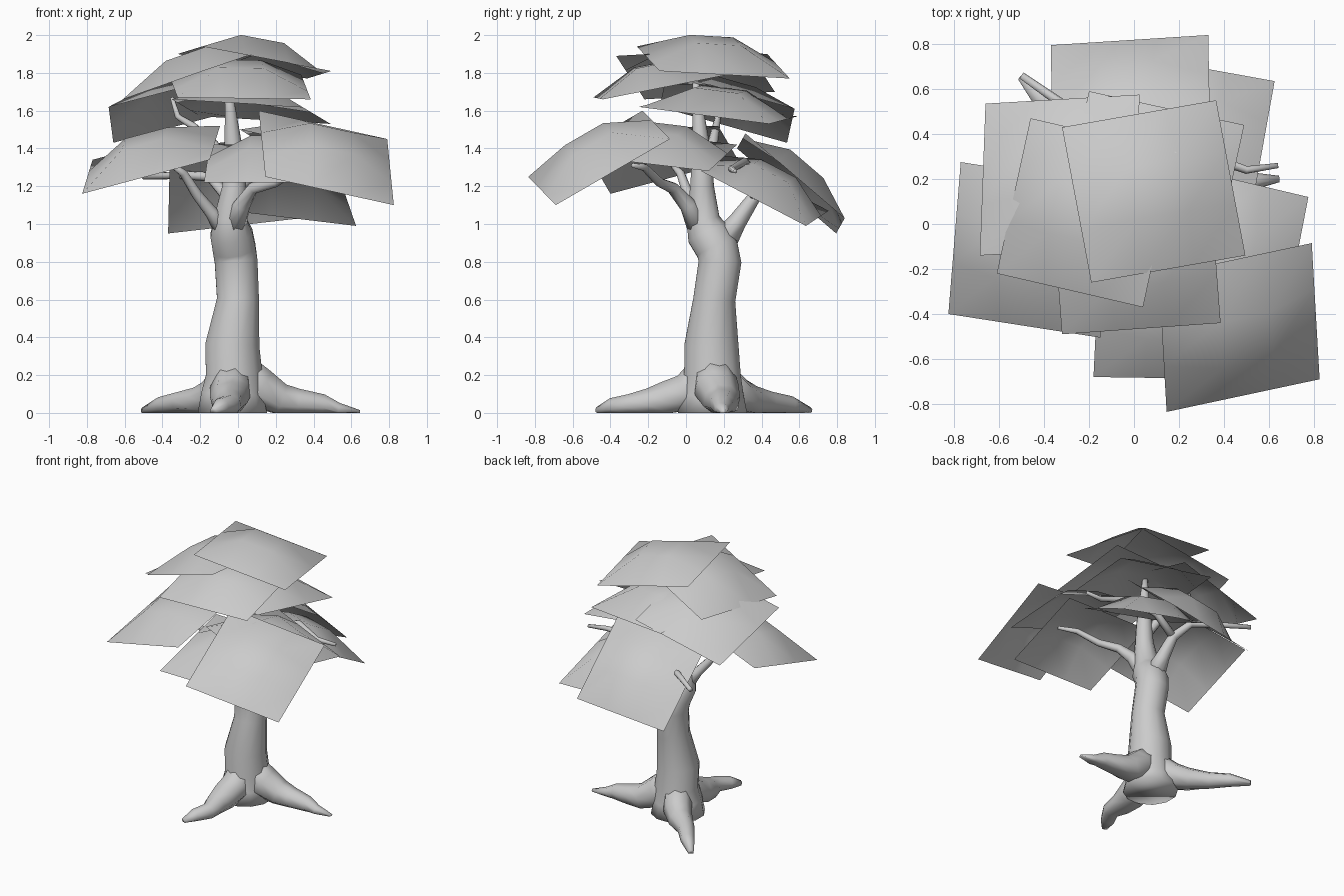
import bpy
import bmesh
import math
from mathutils import Vector

cube = bpy.data.objects.get("Cube")
if cube:
    bpy.data.objects.remove(cube, do_unlink=True)

grey = bpy.data.materials.new("plain_grey")
grey.use_nodes = True
grey.diffuse_color = (0.6, 0.6, 0.6, 1)
grey.node_tree.nodes["Principled BSDF"].inputs["Base Color"].default_value = (0.6, 0.6, 0.6, 1)


def finish(name, bm, fix_normals=False):
    """Turn a bmesh into a smooth shaded object."""
    if fix_normals:
        bmesh.ops.recalc_face_normals(bm, faces=bm.faces)
    for face in bm.faces:
        face.smooth = True
    mesh = bpy.data.meshes.new(name)
    bm.to_mesh(mesh)
    bm.free()
    mesh.materials.append(grey)
    obj = bpy.data.objects.new(name, mesh)
    bpy.context.collection.objects.link(obj)
    return obj


def limb(name, path, sides=8):
    """Tapered tube along (x, y, z, radius) points, kept above the ground."""
    bm = bmesh.new()
    points = [Vector(p[:3]) for p in path]
    side = (points[1] - points[0]).orthogonal()
    rings = []
    for i, centre in enumerate(points):
        ahead = points[min(i + 1, len(points) - 1)]
        behind = points[max(i - 1, 0)]
        tangent = (ahead - behind).normalized()
        # Carry the previous direction along so the tube does not twist
        side = (side - tangent * side.dot(tangent)).normalized()
        other = tangent.cross(side)
        ring = []
        for k in range(sides):
            a = math.tau * k / sides
            co = centre + path[i][3] * (side * math.cos(a) + other * math.sin(a))
            co.z = max(co.z, 0)
            ring.append(bm.verts.new(co))
        rings.append(ring)
    for low, high in zip(rings, rings[1:]):
        for k in range(sides):
            n = (k + 1) % sides
            bm.faces.new((low[k], low[n], high[n], high[k]))
    bm.faces.new(rings[0][::-1])
    bm.faces.new(rings[-1])
    return finish(name, bm, True)


def leaf_card(name, corner, along, across, bulge=0.12):
    """Square sheet with straight edges and a raised middle."""
    p, u, v = Vector(corner), Vector(along), Vector(across)
    u, v = u - p, v - p
    up = u.cross(v).normalized()
    bm = bmesh.new()
    grid = []
    for j in range(4):
        row = []
        for i in range(4):
            inner = i in (1, 2) and j in (1, 2)
            row.append(bm.verts.new(p + u * i / 3 + v * j / 3 + up * bulge * inner))
        grid.append(row)
    for j in range(3):
        for i in range(3):
            bm.faces.new((grid[j][i], grid[j][i + 1], grid[j + 1][i + 1], grid[j + 1][i]))
    return finish(name, bm)


# Trunk, leaning back and then forward at the shoulder
limb("trunk", [
    (-.03, .14, 0, .19), (-.03, .14, .1, .17), (-.02, .14, .2, .155),
    (-.03, .135, .36, .148), (0, .15, .6, .115), (-.01, .18, .8, .117),
    (-.02, .165, .87, .117), (-.035, .115, .95, .115), (-.04, .09, 1.03, .09),
    (-.02, .085, 1.2, .065), (-.02, .085, 1.35, .055), (-.04, .065, 1.6, .03),
    (-.06, .05, 1.78, .015)], 12)

# Roots spreading in three directions
limb("left_root", [
    (-.02, .14, .25, .1), (.1, .16, .13, .12), (.22, .19, .06, .1),
    (.32, .19, .05, .08), (.45, .19, .04, .06), (.53, .19, .015, .04), (.645, .2, 0, .015)])
limb("front_root", [
    (-.02, .14, .25, .1), (-.04, .02, .11, .11), (-.05, -.1, .07, .1),
    (-.05, -.2, .05, .08), (-.04, -.3, .04, .06), (-.09, -.39, .03, .05), (-.13, -.47, .01, .02)])
limb("back_root", [
    (-.02, .14, .22, .1), (-.12, .27, .09, .1), (-.2, .35, .06, .085),
    (-.31, .44, .055, .06), (-.4, .55, .04, .05), (-.5, .655, .01, .02)])

# Branches
limb("back_branch", [
    (-.02, .18, .88, .08), (-.03, .27, 1.01, .05), (-.05, .36, 1.14, .035),
    (-.15, .43, 1.25, .027), (-.3, .52, 1.26, .022), (-.5, .66, 1.25, .016)])
limb("left_branch", [
    (-.05, .36, 1.14, .03), (.1, .36, 1.27, .027), (.3, .31, 1.33, .022),
    (.5, .24, 1.29, .018), (.64, .26, 1.28, .012)])
limb("front_branch", [
    (-.03, .08, .97, .07), (.02, .01, 1.1, .045), (.08, -.07, 1.19, .032),
    (.2, -.14, 1.22, .025), (.33, -.22, 1.3, .02), (.45, -.28, 1.31, .012)])
limb("right_low_branch", [
    (-.06, .1, .95, .06), (-.14, .06, 1.06, .035), (-.22, .01, 1.16, .028),
    (-.29, -.03, 1.27, .022), (-.36, -.08, 1.32, .012)])
limb("right_high_branch", [
    (-.02, .08, 1.25, .04), (-.13, .14, 1.42, .028), (-.24, .16, 1.52, .02),
    (-.32, .17, 1.57, .016), (-.35, .18, 1.67, .01)])

# Foliage sheets: first corner, corner along x, corner along y
leaf_card("crown_leaf", (-.19, -.26, 1.94), (.495, -.14, 1.81), (-.32, .43, 1.9))
leaf_card("upper_right_leaf", (-.61, -.22, 1.66), (.04, -.37, 1.89), (-.46, .47, 1.7))
leaf_card("upper_front_leaf", (-.32, -.49, 1.67), (.385, -.44, 1.66), (-.37, .17, 1.8))
leaf_card("middle_right_leaf", (-.685, -.14, 1.62), (0, -.1, 1.8), (-.66, .535, 1.43))
leaf_card("middle_back_leaf", (-.35, -.1, 1.66), (.34, -.25, 1.62), (-.2, .59, 1.57))
leaf_card("middle_left_leaf", (.01, -.4, 1.5), (.645, -.55, 1.36), (.14, .27, 1.42))
leaf_card("lower_back_left_leaf", (-.14, .2, 1.36), (.525, .08, 1.28), (-.04, .755, 1.07))
leaf_card("lower_back_leaf", (-.36, .27, 1.4), (.34, .315, 1.48), (-.37, .795, .95))
leaf_card("lower_front_left_leaf", (.145, -.835, 1.25), (.825, -.69, 1.1), (.11, -.23, 1.6))
leaf_card("lower_front_leaf", (-.18, -.68, 1.22), (.5, -.69, 1.22), (-.15, -.05, 1.42))
leaf_card("lower_right_leaf", (-.825, -.4, 1.16), (-.15, -.505, 1.34), (-.77, .275, 1.34))
